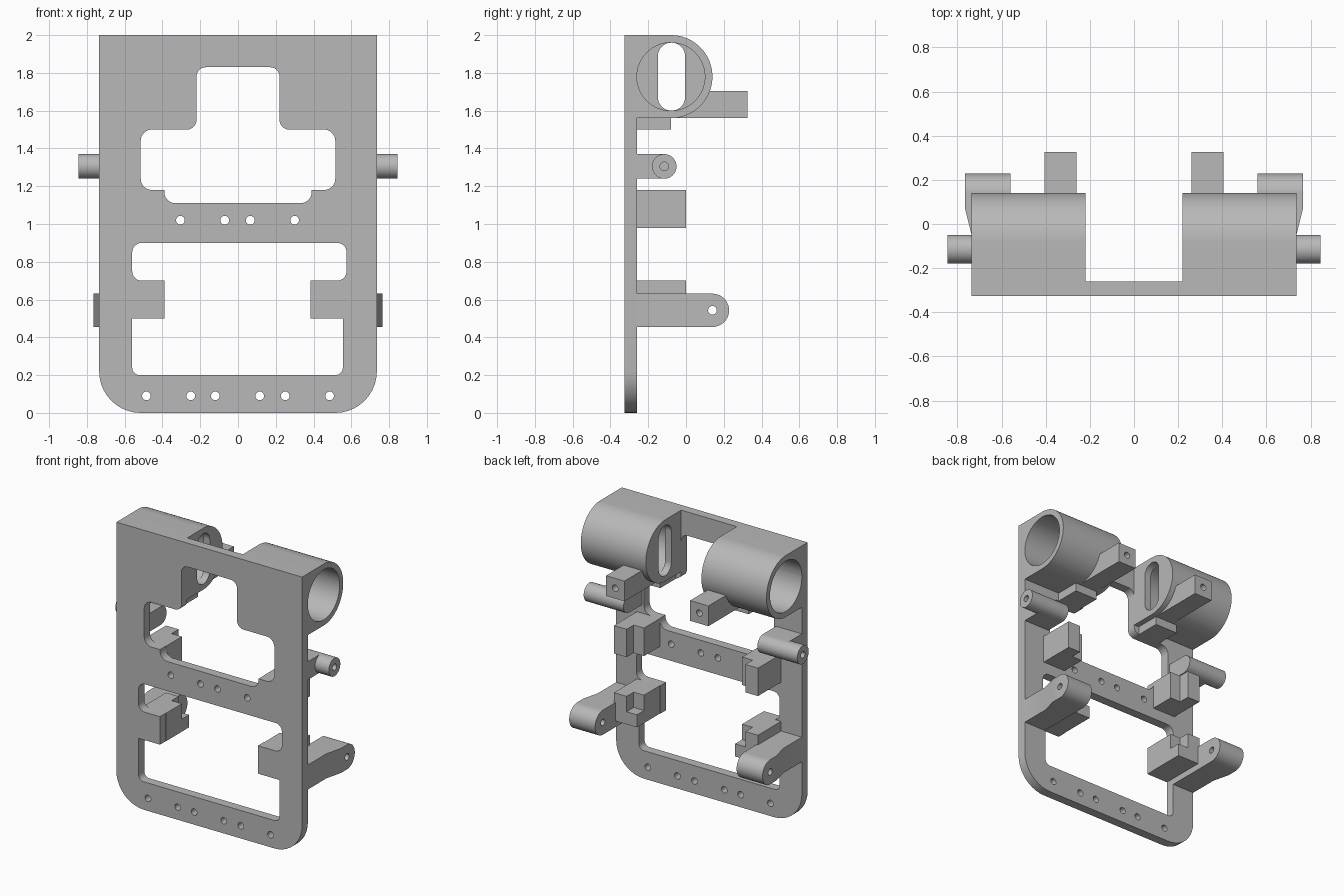
import bpy, bmesh
from math import pi, cos, sin, radians
from mathutils import Vector

if "Cube" in bpy.data.objects:
    bpy.data.objects.remove(bpy.data.objects["Cube"])

grey = bpy.data.materials.new("plain grey")
grey.use_nodes = True
grey.diffuse_color = (0.48, 0.48, 0.48, 1)
grey.node_tree.nodes["Principled BSDF"].inputs["Base Color"].default_value = (0.48, 0.48, 0.48, 1)

BACK, FRONT, HALF = -0.26, -0.325, 0.735   # plate back, plate front, half width


def prism(name, pts, axis, a, b):
    """Extrude a 2D outline along one axis from a to b."""
    place = {"x": lambda u, v, t: (t, u, v),
             "y": lambda u, v, t: (u, t, v),
             "z": lambda u, v, t: (u, v, t)}[axis]
    bm = bmesh.new()
    ends = [[bm.verts.new(place(u, v, t)) for u, v in pts] for t in (a, b)]
    for ring in ends:
        bm.faces.new(ring)
    n = len(pts)
    for i in range(n):
        j = (i + 1) % n
        bm.faces.new((ends[0][i], ends[0][j], ends[1][j], ends[1][i]))
    bmesh.ops.recalc_face_normals(bm, faces=bm.faces)
    mesh = bpy.data.meshes.new(name)
    bm.to_mesh(mesh)
    bm.free()
    mesh.materials.append(grey)
    obj = bpy.data.objects.new(name, mesh)
    bpy.context.collection.objects.link(obj)
    return obj


def box(name, x0, x1, y0, y1, z0, z1):
    return prism(name, [(x0, y0), (x1, y0), (x1, y1), (x0, y1)], "z", z0, z1)


def arc(cu, cv, r, start=0, end=360, n=48):
    steps = n if end - start == 360 else n + 1
    return [(cu + r * cos(radians(start + (end - start) * i / n)),
             cv + r * sin(radians(start + (end - start) * i / n))) for i in range(steps)]


def rounded(corners):
    """Outline from (u, v, radius) right-angled corners."""
    out = []
    for i, (u, v, r) in enumerate(corners):
        p = Vector((u, v))
        if r == 0:
            out.append((u, v))
            continue
        d0 = (Vector(corners[i - 1][:2]) - p).normalized()
        d1 = (Vector(corners[(i + 1) % len(corners)][:2]) - p).normalized()
        c = p + (d0 + d1) * r
        for k in range(11):
            t = k / 10 * pi / 2
            out.append(tuple(c - d1 * r * cos(t) - d0 * r * sin(t)))
    return out


def combine(obj, tool, how="DIFFERENCE"):
    mod = obj.modifiers.new(how.lower(), "BOOLEAN")
    mod.object, mod.operation, mod.solver = tool, how, "EXACT"
    bpy.context.view_layer.objects.active = obj
    bpy.ops.object.modifier_apply(modifier=mod.name)
    bpy.data.objects.remove(tool)


def drill(obj, axis, u, v, a, b, r=0.023):
    combine(obj, prism("cutter", arc(u, v, r, n=20), axis, a, b))


# Flat frame plate with rounded lower corners
plate = prism("frame_plate", rounded([(-HALF, 0, 0.22), (HALF, 0, 0.22), (HALF, 2, 0), (-HALF, 2, 0)]),
              "y", FRONT, BACK)

# Upper stepped window
half = [(0.39, 1.11, 0.06), (0.39, 1.18, 0), (0.515, 1.18, 0.06),
        (0.515, 1.5, 0.06), (0.22, 1.5, 0.05), (0.22, 1.83, 0.05)]
window = half + [(-u, v, r) for u, v, r in reversed(half)]
combine(plate, prism("cutter", rounded(window), "y", -0.4, -0.2))

# Lower window, leaving a tab on each side
window = [(-0.56, 0.2, 0.04), (0.555, 0.2, 0.04), (0.555, 0.5, 0), (0.385, 0.5, 0),
          (0.385, 0.7, 0), (0.575, 0.7, 0.05), (0.575, 0.9, 0.05), (-0.56, 0.9, 0.05),
          (-0.56, 0.7, 0.05), (-0.39, 0.7, 0), (-0.39, 0.5, 0), (-0.56, 0.5, 0)]
combine(plate, prism("cutter", rounded(window), "y", -0.4, -0.2))

# Screw holes in the two cross rails
for z, xs in ((0.09, (-0.485, -0.25, -0.12, 0.115, 0.25, 0.485)), (1.02, (-0.305, -0.07, 0.065, 0.3))):
    for x in xs:
        drill(plate, "y", x, z, -0.4, -0.2)

for side, s in (("left", 1), ("right", -1)):
    # Barrel housing with rod bar and lug beneath, bored from the outer end
    outline = [(BACK, 1.56)] + arc(-0.08, 1.78, 0.22, -90, 90) + [(BACK, 2)]
    barrel = prism(side + "_barrel", outline, "x", s * 0.22, s * HALF)
    combine(barrel, box("bar", s * 0.26, s * 0.405, BACK, 0.325, 1.56, 1.705), "UNION")
    combine(barrel, box("lug", s * 0.26, s * 0.44, BACK, -0.08, 1.5, 1.57), "UNION")
    combine(barrel, prism("cutter", arc(-0.08, 1.78, 0.18, n=64), "x", s * 0.27, s * 0.8))
    slot = arc(-0.077, 1.888, 0.072, 0, 180, 20) + arc(-0.077, 1.672, 0.072, 180, 360.001, 20)
    combine(barrel, prism("cutter", slot, "x", s * 0.2, s * 0.3))
    drill(barrel, "y", s * 0.333, 1.635, 0.2, 0.4)

    # Side pin on a web behind the plate
    pin = prism(side + "_pin", arc(-0.115, 1.305, 0.065), "x", s * 0.53, s * 0.845)
    combine(pin, box("web", s * 0.53, s * HALF, BACK, -0.115, 1.24, 1.37), "UNION")
    drill(pin, "x", -0.115, 1.305, s * 0.7, s * 0.9)

    # Notched guide blocks
    for name, z0, z1, cut in (("_middle_block", 0.98, 1.18, 0.9), ("_lower_block", 0.5, 0.7, 0.59)):
        block = box(side + name, s * 0.388, s * 0.57, BACK, 0, z0, z1)
        combine(block, box("cutter", s * 0.3, s * 0.47, -0.08, 0.1, cut, z1 + 0.1))

    # Round-ended arm that flares outward toward its tip
    plan = [(0.56, BACK), (HALF, BACK), (HALF, -0.05), (0.765, 0.07), (0.765, 0.3), (0.56, 0.3)]
    arm = prism(side + "_arm", [(s * u, v) for u, v in plan], "z", 0.4, 0.7)
    outline = [(-0.3, 0.455)] + arc(0.14, 0.543, 0.088, -90, 90, 32) + [(-0.3, 0.631)]
    combine(arm, prism("cutter", outline, "x", s * 0.5, s * 0.8), "INTERSECT")
    drill(arm, "x", 0.14, 0.543, s * 0.5, s * 0.8)

# Smooth the curved walls and keep the edges crisp
bpy.ops.object.select_all(action="DESELECT")
for obj in bpy.context.collection.objects:
    if obj.type == "MESH" and grey.name in obj.data.materials:
        obj.select_set(True)
        bpy.context.view_layer.objects.active = obj
bpy.ops.object.shade_smooth_by_angle(angle=radians(30))
